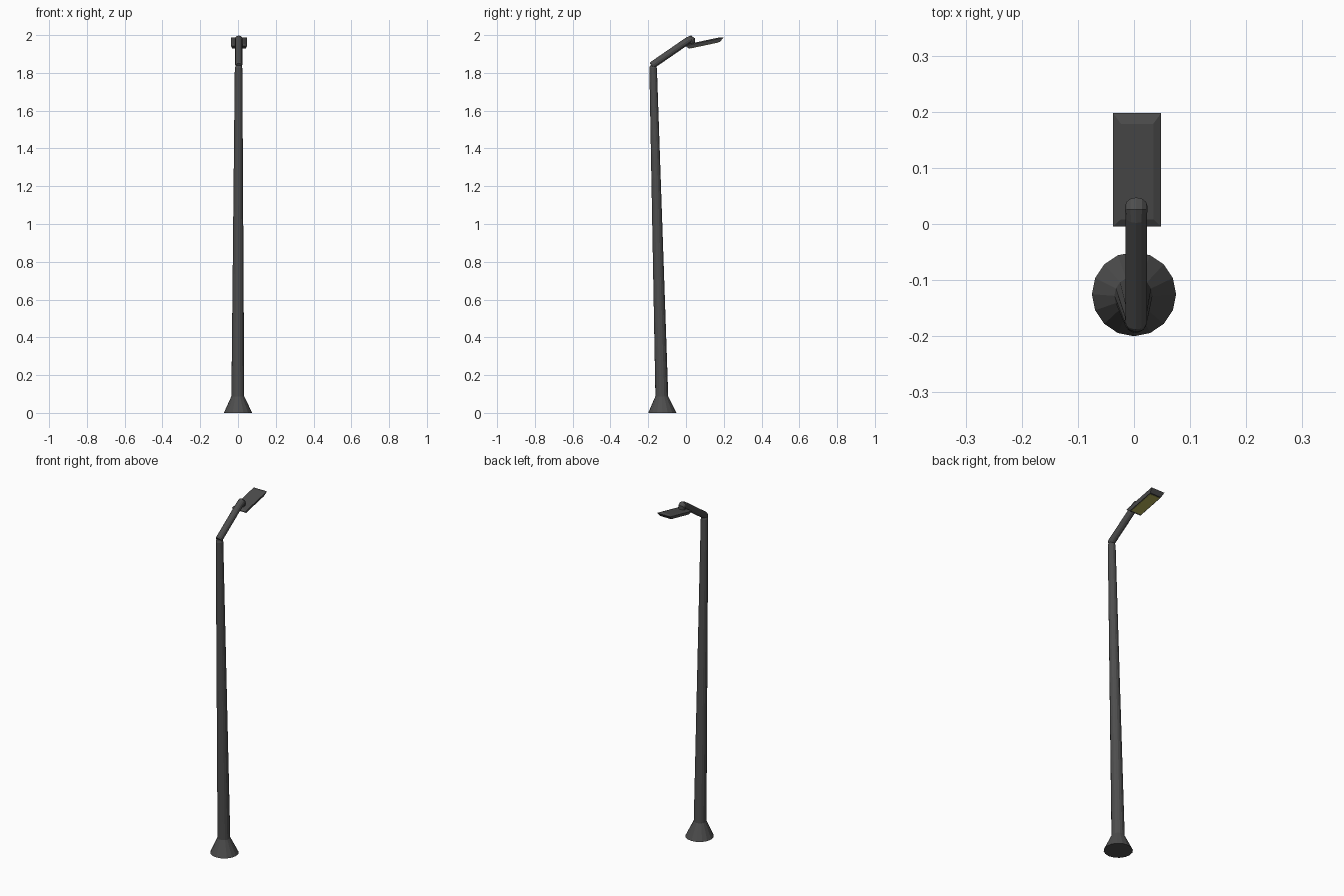
import bpy, bmesh, math
from mathutils import Vector, Matrix

if "Cube" in bpy.data.objects:
    bpy.data.objects.remove(bpy.data.objects["Cube"])


def finish(name, bm, colour):
    bmesh.ops.recalc_face_normals(bm, faces=bm.faces)
    mesh = bpy.data.meshes.new(name)
    bm.to_mesh(mesh)
    bm.free()
    mat = bpy.data.materials.new(name + "_colour")
    mat.diffuse_color = (*colour, 1)
    mat.use_nodes = True
    mat.node_tree.nodes["Principled BSDF"].inputs["Base Color"].default_value = mat.diffuse_color
    mesh.materials.append(mat)
    ob = bpy.data.objects.new(name, mesh)
    bpy.context.collection.objects.link(ob)
    return ob


def loft(name, rings, colour):
    """Skin a list of equally sized point loops and cap both ends."""
    bm = bmesh.new()
    loops = [[bm.verts.new(p) for p in ring] for ring in rings]
    n = len(loops[0])
    for a, b in zip(loops, loops[1:]):
        for i in range(n):
            j = (i + 1) % n
            bm.faces.new((a[i], a[j], b[j], b[i]))
    bm.faces.new(loops[0][::-1])
    bm.faces.new(loops[-1])
    return finish(name, bm, colour)


def circle(x, y, z, r, tilt=0, n=16):
    """Ring whose normal leans from +z towards +y by tilt degrees."""
    rot = Matrix.Rotation(math.radians(-tilt), 3, 'X')
    return [Vector((x, y, z)) + rot @ Vector((r * math.cos(2 * math.pi * i / n),
            r * math.sin(2 * math.pi * i / n), 0)) for i in range(n)]


DARK = (0.075, 0.075, 0.075)
YELLOW = (0.42, 0.40, 0.09)

# flared foot and leaning, tapered pole
loft("pole", [circle(0, -0.125, 0, 0.075),
              circle(-0.001, -0.128, 0.088, 0.034),
              circle(0.003, -0.174, 1.825, 0.02),
              circle(0.003, -0.175, 1.84, 0.015)], DARK)

# angled arm with an end that hooks down to the lamp
X = 0.004
loft("arm", [circle(X, -0.183, 1.838, 0.016, 56, 12),
             circle(X, -0.177, 1.842, 0.019, 56, 12),
             circle(X, 0.012, 1.972, 0.019, 58, 12),
             circle(X, 0.026, 1.978, 0.020, 90, 12),
             circle(X, 0.032, 1.970, 0.020, 140, 12),
             circle(X, 0.030, 1.948, 0.017, 165, 12)], DARK)

# tilted lamp housing: narrow base, wide rim, inset top
head = Matrix.Translation((0.0055, 0.0985, 1.961)) @ Matrix.Rotation(math.radians(12), 4, 'X')


def rect(w, y0, y1, z):
    return [head @ Vector(p) for p in
            ((-w, y0, z), (w, y0, z), (w, y1, z), (-w, y1, z))]


loft("lamp_housing", [rect(0.036, -0.088, 0.080, -0.014),
                      rect(0.0425, -0.104, 0.102, 0.004),
                      rect(0.029, -0.090, 0.084, 0.010)], DARK)

# glowing panel underneath
loft("lamp_panel", [rect(0.031, -0.080, 0.073, -0.0155),
                    rect(0.031, -0.080, 0.073, -0.012)], YELLOW)
